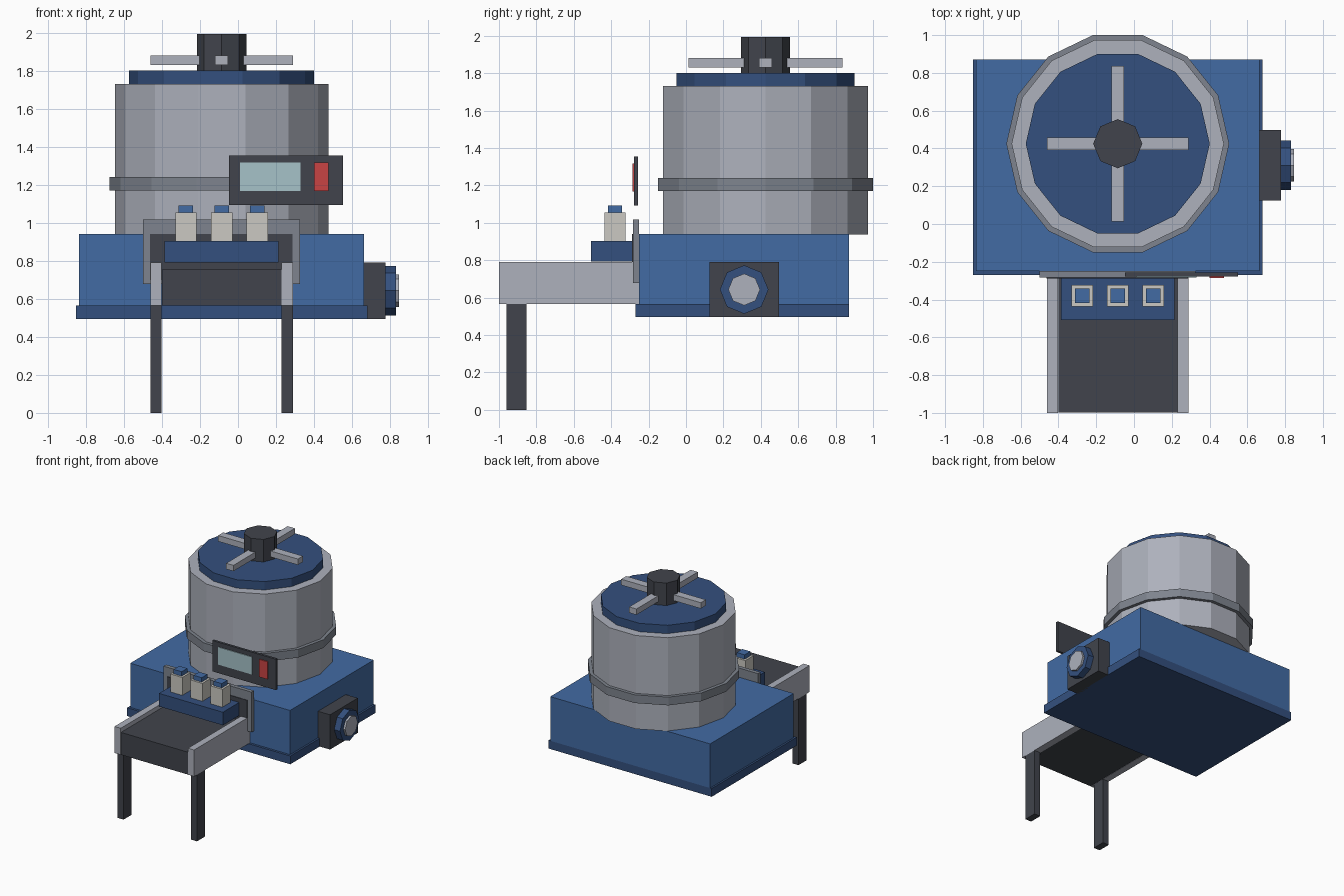
import bpy, math
from mathutils import Matrix, Vector

if "Cube" in bpy.data.objects:
    bpy.data.objects.remove(bpy.data.objects["Cube"])


def material(name, rgb):
    """Material from 0-255 display values, stored as linear."""
    lin = [((c / 255 + 0.055) / 1.055) ** 2.4 if c > 10 else c / 255 / 12.92 for c in rgb]
    m = bpy.data.materials.new(name)
    m.diffuse_color = (*lin, 1)
    m.use_nodes = True
    m.node_tree.nodes["Principled BSDF"].inputs["Base Color"].default_value = m.diffuse_color
    return m


BLUE = material("body blue", (66, 107, 164))
NAVY = material("dark blue", (52, 80, 126))
STEEL = material("light steel", (173, 177, 188))
GREY = material("mid grey", (126, 132, 142))
DARK = material("charcoal", (65, 68, 76))
CREAM = material("bottle cream", (203, 201, 194))
GLASS = material("screen glass", (166, 194, 200))
RED = material("button red", (200, 68, 68))


def mesh_object(name, verts, faces, mat):
    me = bpy.data.meshes.new(name)
    me.from_pydata(verts, [], faces)
    me.materials.append(mat)
    ob = bpy.data.objects.new(name, me)
    bpy.context.collection.objects.link(ob)
    return ob


def box(name, x, y, z, mat):
    """Box from (min, max) ranges."""
    v = [(a, b, c) for c in z for b in y for a in x]
    f = [(0, 2, 3, 1), (4, 5, 7, 6), (0, 1, 5, 4), (2, 6, 7, 3), (0, 4, 6, 2), (1, 3, 7, 5)]
    return mesh_object(name, v, f, mat)


def prism(name, base, r, h, n, mat, along_x=False):
    """Regular n-sided prism rising from base along z (or x)."""
    v = [Vector((r * math.cos(2 * math.pi * i / n), r * math.sin(2 * math.pi * i / n), k))
         for k in (0, h) for i in range(n)]
    if along_x:
        rot = Matrix.Rotation(math.pi / 2, 3, 'Y')
        v = [rot @ p for p in v]
    v = [p + Vector(base) for p in v]
    f = [(i, (i + 1) % n, n + (i + 1) % n, n + i) for i in range(n)]
    f += [tuple(reversed(range(n))), tuple(range(n, 2 * n))]
    return mesh_object(name, v, f, mat)


CX, CY = -0.086, 0.425  # machine axis

# Base housing and plinth
box("base_plinth", (-0.852, 0.68), (-0.27, 0.872), (0.495, 0.565), NAVY)
box("base_housing", (-0.837, 0.664), (-0.25, 0.872), (0.565, 0.94), BLUE)

# Drum, band, lid
prism("drum", (CX, CY, 0.938), 0.562, 0.793, 14, STEEL)
prism("drum_band", (CX, CY, 1.17), 0.59, 0.07, 14, GREY)
prism("drum_lid", (CX, CY, 1.73), 0.487, 0.072, 14, NAVY)

# Hub and crossed handle bars
prism("lid_hub", (CX, CY, 1.80), 0.13, 0.193, 8, DARK)
for side, s in (("left", -1), ("right", 1)):
    xs = sorted((CX + s * 0.1, CX + s * 0.374))
    box(f"{side}_handle_bar", xs, (CY - 0.034, CY + 0.034), (1.83, 1.88), STEEL)
for side, s in (("front", -1), ("back", 1)):
    ys = sorted((CY + s * 0.1, CY + s * 0.412))
    box(f"{side}_handle_bar", (CX - 0.034, CX + 0.034), ys, (1.83, 1.88), STEEL)

# Control panel with screen and button
box("control_panel", (-0.047, 0.551), (-0.278, -0.257), (1.093, 1.355), DARK)
box("panel_screen", (0.01, 0.33), (-0.284, -0.278), (1.168, 1.317), GLASS)
box("panel_button", (0.40, 0.477), (-0.287, -0.278), (1.168, 1.317), RED)

# Outlet frame with dark opening
box("outlet_frame", (-0.50, 0.326), (-0.284, -0.25), (0.677, 1.018), GREY)
box("outlet_opening", (-0.463, 0.287), (-0.289, -0.284), (0.70, 0.94), DARK)

# Conveyor bed, rails and legs
box("conveyor_bed", (-0.40, 0.23), (-0.998, -0.25), (0.565, 0.755), DARK)
for side, s in (("left", -1), ("right", 1)):
    xs = sorted((CX + s * 0.316, CX + s * 0.374))
    box(f"{side}_conveyor_rail", xs, (-1.0, -0.25), (0.565, 0.79), STEEL)
    box(f"{side}_leg", xs, (-0.961, -0.852), (0, 0.565), DARK)

# Bottle tray with three capped bottles
box("bottle_tray", (-0.386, 0.214), (-0.508, -0.287), (0.792, 0.903), NAVY)
for i in range(3):
    x, y = CX + (i - 1) * 0.188, -0.38
    box(f"bottle_{i + 1}", (x - 0.056, x + 0.056), (y - 0.056, y + 0.056), (0.903, 1.055), CREAM)
    box(f"bottle_cap_{i + 1}", (x - 0.038, x + 0.038), (y - 0.038, y + 0.038), (1.055, 1.092), BLUE)

# Side motor
box("motor_mount", (0.664, 0.777), (0.125, 0.498), (0.495, 0.79), DARK)
prism("motor_flange", (0.777, 0.311, 0.643), 0.13, 0.054, 8, NAVY, True)
prism("motor_cap", (0.831, 0.311, 0.643), 0.085, 0.017, 8, STEEL, True)
